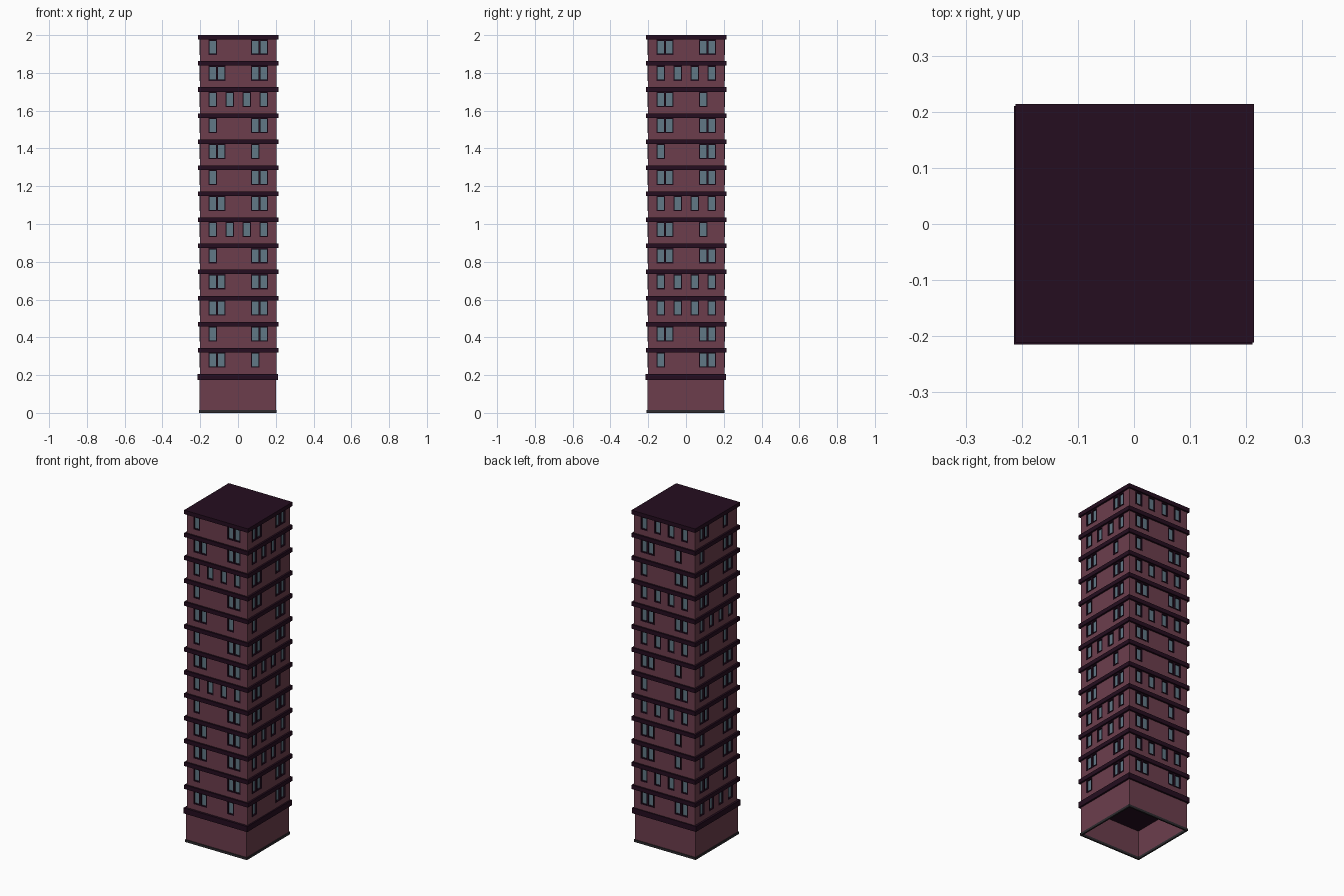
import bpy, bmesh
from math import pi
from mathutils import Matrix

if "Cube" in bpy.data.objects:
    bpy.data.objects.remove(bpy.data.objects["Cube"])

H = 0.202           # wall half width
LEDGE = 0.2125      # ledge half width
PITCH = 0.138       # storey height
BAND = 0.024        # ledge height
BASE_TOP = 2.0 - 13 * PITCH
WIN_W, WIN_H, RIM = 0.045, 0.08, 0.006


def material(name, rgb):
    m = bpy.data.materials.new(name)
    m.diffuse_color = (*rgb, 1)
    m.use_nodes = True
    m.node_tree.nodes["Principled BSDF"].inputs["Base Color"].default_value = m.diffuse_color
    return m


WALL = material("wall_plum", (0.15, 0.048, 0.073))
DARK = material("dark_trim", (0.018, 0.004, 0.014))
GLASS = material("glass", (0.12, 0.19, 0.24))
GREY = material("dark_grey", (0.027, 0.024, 0.028))


def mesh_from(bm, name, mat):
    me = bpy.data.meshes.new(name)
    bm.to_mesh(me)
    bm.free()
    me.materials.append(mat)
    return me


def place(me, name, loc, turn=0):
    ob = bpy.data.objects.new(name, me)
    ob.location = loc
    ob.rotation_euler.z = turn
    bpy.context.collection.objects.link(ob)
    return ob


def rect(bm, x0, x1, z0, z1, y, rot):
    pts = ((x0, z0), (x1, z0), (x1, z1), (x0, z1))
    return [bm.verts.new(rot @ Matrix.Translation((x, y, z)).translation) for x, z in pts]


def bridge(bm, a, b):
    n = len(a)
    for i in range(n):
        j = (i + 1) % n
        bm.faces.new((a[i], a[j], b[j], b[i]))


def slab(name, half, z0, z1, mat):
    bm = bmesh.new()
    bmesh.ops.create_cube(bm, size=1, matrix=Matrix.Translation((0, 0, (z0 + z1) / 2))
                          @ Matrix.Diagonal((2 * half, 2 * half, z1 - z0, 1)))
    return mesh_from(bm, name, mat)


def square_tube(name, outer, inner, z0, z1, mat):
    bm = bmesh.new()
    loops = []
    for r, z in ((outer, z0), (outer, z1), (inner, z1), (inner, z0)):
        loops.append([bm.verts.new((sx * r, sy * r, z))
                      for sx, sy in ((-1, -1), (1, -1), (1, 1), (-1, 1))])
    for k in range(4):
        bridge(bm, loops[k], loops[(k + 1) % 4])
    return mesh_from(bm, name, mat)


# Window layouts of the four sides of one storey
LAYOUTS = {
    "A": (-0.135, 0.09, 0.135),
    "B": (-0.135, -0.09, 0.09, 0.135),
    "C": (-0.135, -0.045, 0.045, 0.135),
    "D": (-0.135, -0.09, 0.09),
}

# Storey meshes: walls with openings, recessed frames, panes
walls, frames, panes = bmesh.new(), bmesh.new(), bmesh.new()
top = PITCH - BAND
sill = top - WIN_H
for k, centres in enumerate(LAYOUTS.values()):
    rot = Matrix.Rotation(k * pi / 2, 3, 'Z')
    x = -H
    for c in centres:
        a, b = c - WIN_W / 2, c + WIN_W / 2
        if a - x > 1e-4:
            walls.faces.new(rect(walls, x, a, 0, top, -H, rot))
        walls.faces.new(rect(walls, a, b, 0, sill, -H, rot))
        x = b
        loops = [rect(frames, a + i, b - i, sill + i, top - i, y, rot)
                 for i, y in ((0, -H), (0, -H - 0.002), (RIM, -H - 0.002), (RIM, -H + 0.008))]
        for p, q in zip(loops, loops[1:]):
            bridge(frames, p, q)
        panes.faces.new(rect(panes, a + RIM, b - RIM, sill + RIM, top - RIM, -H + 0.007, rot))
    walls.faces.new(rect(walls, x, H, 0, top, -H, rot))
bmesh.ops.remove_doubles(walls, verts=walls.verts, dist=1e-5)

parts = {
    "storey_walls": mesh_from(walls, "storey_walls", WALL),
    "window_frames": mesh_from(frames, "window_frames", DARK),
    "window_panes": mesh_from(panes, "window_panes", GLASS),
    "ledge": slab("ledge", LEDGE, top, PITCH, DARK),
}

# Thirteen storeys, listed top to bottom by the layout facing front
for n, front in enumerate(reversed("ABCADABCABBAD"), 1):
    turn = -"ABCD".index(front) * pi / 2
    for name, me in parts.items():
        place(me, f"{name}_{n}", (0.001, 0.0015, BASE_TOP + (n - 1) * PITCH), turn)

# Ground floor: hollow walls open below, thick ledge, grey plinth
base = (-0.001, -0.002, 0)
place(square_tube("ground_walls", H, H - 0.004, 0.012, 0.175, WALL), "ground_walls", base)
place(slab("ground_ledge", LEDGE, 0.173, BASE_TOP, DARK), "ground_ledge", base)
place(square_tube("plinth", H + 0.004, H - 0.005, 0, 0.014, GREY), "plinth", base)
